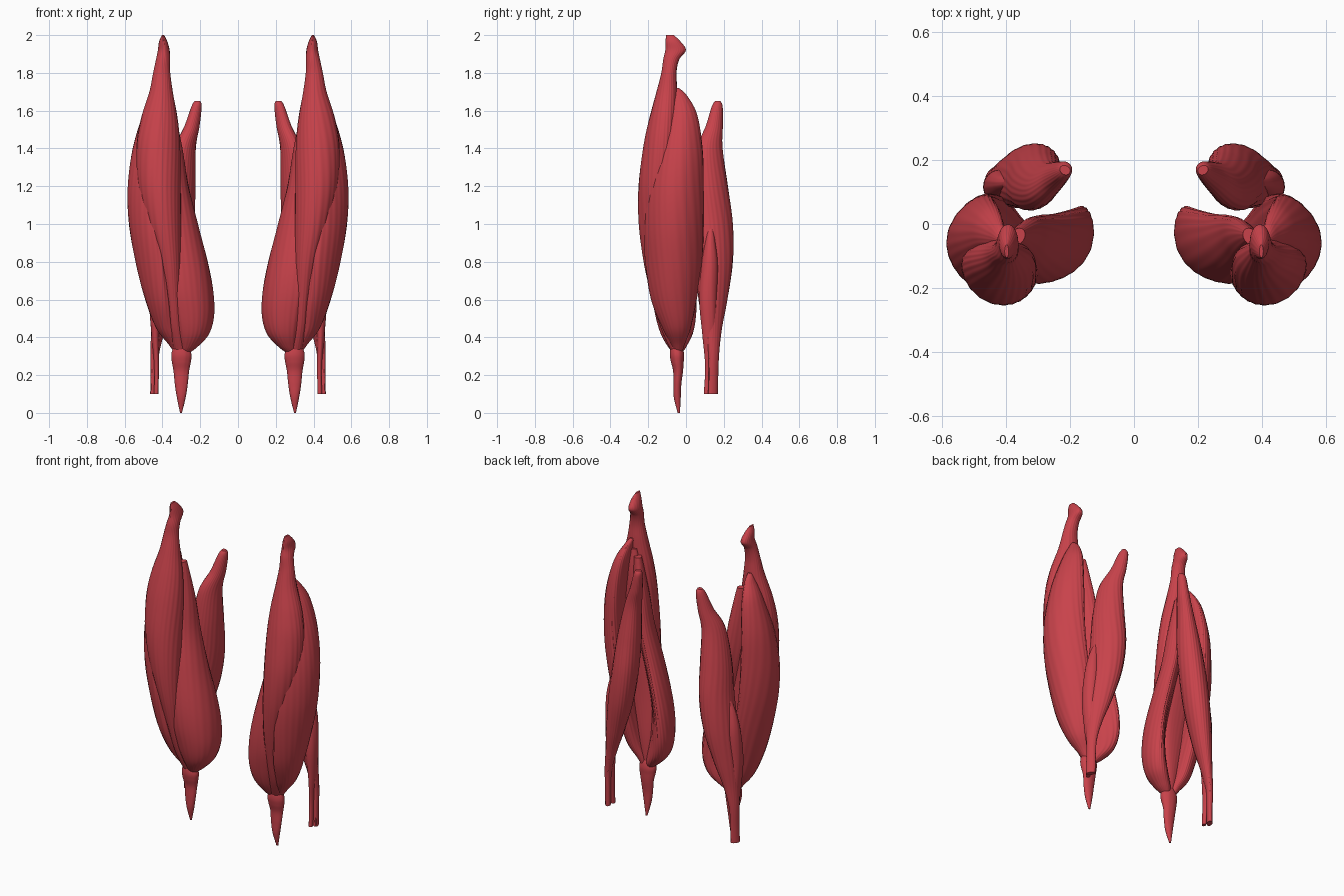
import bpy, bmesh, math

mat = bpy.data.materials.new("muscle_red")
mat.diffuse_color = (0.58, 0.055, 0.07, 1)


def spline(rows, t):
    """Catmull-Rom through the section rows."""
    i = min(int(t), len(rows) - 2)
    f = t - i
    p = [rows[max(0, min(len(rows) - 1, i + k))] for k in (-1, 0, 1, 2)]
    return [0.5 * (2 * b + (c - a) * f + (2 * a - 5 * b + 4 * c - d) * f * f
                   + (3 * b - a - 3 * c + d) * f ** 3) for a, b, c, d in zip(*p)]


def muscle(name, rows, rot=0, bend=0, fibres=22, groove=0.009, sides=128, steps=10):
    """Loft of bent ellipses. Row: z, centre x, centre y, half width, half depth."""
    bm = bmesh.new()
    rings = []
    ca, sa = math.cos(math.radians(rot)), math.sin(math.radians(rot))
    n = (len(rows) - 1) * steps
    for k in range(n + 1):
        z, cx, cy, a, b = spline(rows, k / steps)
        a, b = max(a, 0.003), max(b, 0.003)
        ring = []
        for s in range(sides):
            th = 2 * math.pi * s / sides
            # shallow fibre grooves that drift round the belly
            g = 1 + groove * math.sin(fibres * th + 14 * z + 2 * math.sin(3 * th))
            u, v = a * g * math.cos(th), b * g * math.sin(th)
            v += bend * (u * u - a * a * 0.3)
            ring.append(bm.verts.new((cx + u * ca - v * sa, cy + u * sa + v * ca, z)))
        rings.append(ring)
    for r, q in zip(rings, rings[1:]):
        for s in range(sides):
            t = (s + 1) % sides
            bm.faces.new((r[s], r[t], q[t], q[s]))
    bm.faces.new(rings[0])
    bm.faces.new(rings[-1])
    bmesh.ops.recalc_face_normals(bm, faces=bm.faces)
    for f in bm.faces:
        f.smooth = len(f.verts) == 4
    me = bpy.data.meshes.new(name)
    bm.to_mesh(me)
    bm.free()
    me.materials.append(mat)
    ob = bpy.data.objects.new(name, me)
    bpy.context.collection.objects.link(ob)
    ob.modifiers.new("other_leg", 'MIRROR').use_mirror_merge = False
    return ob


# long front muscle with its flared upper tendon
muscle("front_thigh_muscle", [
    (2.0, .397, -.085, .006, .02), (1.965, .396, -.068, .022, .04),
    (1.92, .393, -.055, .031, .054), (1.87, .397, -.078, .037, .042),
    (1.8, .404, -.09, .045, .04), (1.7, .407, -.1, .062, .055),
    (1.55, .417, -.118, .098, .075), (1.4, .422, -.135, .115, .088),
    (1.2, .416, -.152, .112, .095), (1.0, .393, -.157, .092, .09),
    (.8, .362, -.15, .062, .073), (.6, .342, -.122, .044, .056),
    (.45, .328, -.088, .04, .045), (.33, .305, -.05, .036, .03)], bend=1)

# kneecap and lower tendon
muscle("kneecap_tendon", [
    (.37, .305, -.05, .015, .01), (.35, .303, -.05, .038, .03),
    (.31, .3, -.048, .053, .038), (.27, .3, -.046, .05, .034),
    (.22, .3, -.042, .041, .026), (.15, .3, -.046, .034, .021),
    (.08, .3, -.046, .023, .018), (0, .302, -.038, .005, .006)], fibres=5, sides=64)

# outer thigh muscle, a crescent wrapping the side
muscle("outer_thigh_muscle", [
    (1.72, .412, -.05, .012, .01), (1.68, .424, -.035, .04, .024),
    (1.58, .452, -.022, .08, .046), (1.4, .483, -.035, .122, .064),
    (1.2, .496, -.055, .148, .072), (1.0, .486, -.064, .157, .074),
    (.8, .453, -.066, .15, .074), (.6, .415, -.064, .12, .066),
    (.45, .378, -.05, .075, .052), (.36, .335, -.043, .035, .03),
    (.3, .31, -.04, .015, .012)], rot=90, bend=2.3)

# inner thigh muscle, a long strip ending in a low teardrop
muscle("inner_thigh_muscle", [
    (1.62, .365, -.04, .03, .022), (1.4, .352, -.05, .075, .045),
    (1.2, .335, -.062, .1, .054), (1.0, .298, -.078, .122, .06),
    (.8, .256, -.085, .143, .063), (.65, .231, -.08, .147, .066),
    (.52, .22, -.066, .13, .069), (.42, .23, -.055, .098, .064),
    (.35, .26, -.048, .052, .043), (.31, .285, -.045, .018, .016)],
    rot=133, bend=-2)

# deep muscle filling the space behind the front one
muscle("deep_thigh_muscle", [
    (1.66, .40, -.05, .02, .02), (1.5, .405, -.06, .06, .045),
    (1.2, .40, -.075, .095, .06), (.8, .35, -.075, .09, .055),
    (.5, .315, -.06, .06, .045), (.3, .302, -.045, .02, .02)], bend=2, sides=64)

# rear thigh muscle, long head crossing outwards
muscle("rear_thigh_long_head", [
    (1.65, .215, .168, .014, .017), (1.62, .22, .165, .03, .026),
    (1.52, .243, .15, .047, .037), (1.4, .28, .126, .072, .05),
    (1.2, .302, .132, .095, .07), (1.0, .318, .148, .106, .077),
    (.8, .348, .15, .104, .074), (.6, .39, .143, .082, .055),
    (.45, .42, .144, .05, .034), (.32, .44, .147, .031, .021),
    (.2, .443, .145, .028, .017), (.1, .445, .143, .028, .016)], rot=120)

# rear thigh muscle, short head tucked along the outer edge
muscle("rear_thigh_short_head", [
    (.98, .39, .13, .014, .014), (.9, .405, .128, .032, .028),
    (.78, .42, .125, .042, .043), (.6, .434, .116, .036, .046),
    (.42, .438, .12, .021, .034), (.25, .431, .122, .013, .021),
    (.1, .433, .108, .011, .014)], fibres=8, sides=64)
